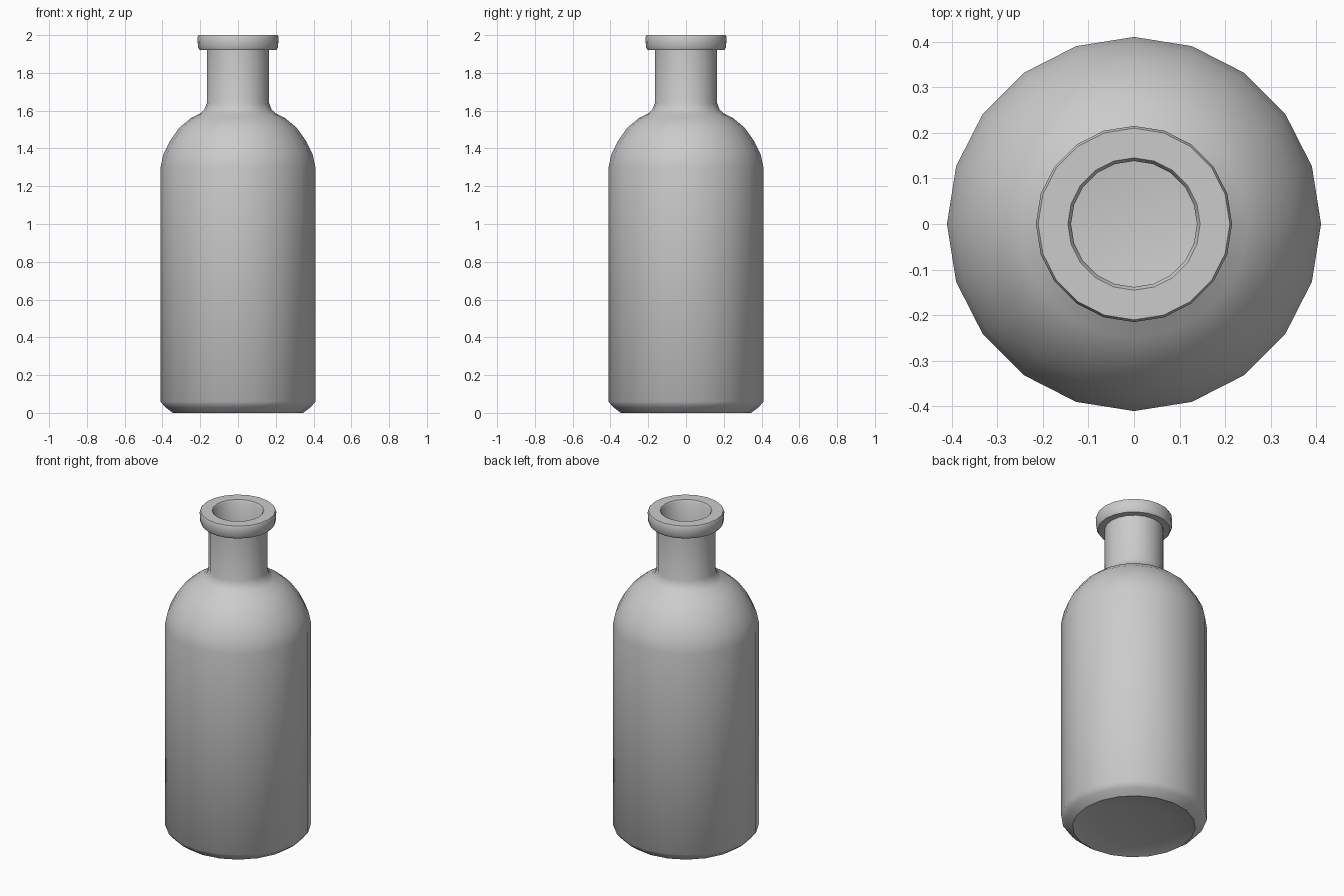
import bpy, bmesh, math

if "Cube" in bpy.data.objects:
    bpy.data.objects.remove(bpy.data.objects["Cube"])

SIDES = 20


def lathe(name, profile):
    """Spin a closed (radius, height) profile around z; radius 0 makes a pole."""
    bm = bmesh.new()
    rings = []
    for r, z in profile:
        if r == 0:
            rings.append([bm.verts.new((0, 0, z))] * SIDES)
        else:
            rings.append([bm.verts.new((r * math.cos(2 * math.pi * i / SIDES),
                                        r * math.sin(2 * math.pi * i / SIDES), z))
                          for i in range(SIDES)])
    for a, b in zip(rings, rings[1:]):
        for i in range(SIDES):
            j = (i + 1) % SIDES
            quad = list(dict.fromkeys((a[i], a[j], b[j], b[i])))
            bm.faces.new(quad)
    bmesh.ops.recalc_face_normals(bm, faces=bm.faces)
    mesh = bpy.data.meshes.new(name)
    bm.to_mesh(mesh)
    bm.free()
    obj = bpy.data.objects.new(name, mesh)
    bpy.context.collection.objects.link(obj)
    bpy.context.view_layer.objects.active = obj
    obj.select_set(True)
    bpy.ops.object.shade_smooth_by_angle(angle=math.radians(50))
    obj.select_set(False)
    return obj


# Outer wall: hollowed base, chamfer, body, shoulder, neck
base = [(0, 0.03), (0.2, 0.025), (0.31, 0.01), (0.345, 0), (0.385, 0.03), (0.41, 0.06)]
shoulder = [(0.41, 1.3), (0.395, 1.37), (0.36, 1.44), (0.31, 1.51),
            (0.25, 1.56), (0.2, 1.585), (0.178, 1.605), (0.165, 1.64)]
# Rolled lip and mouth
lip = [(0.165, 1.92), (0.203, 1.92), (0.212, 1.935), (0.215, 1.99), (0.21, 2.0),
       (0.145, 2.0), (0.138, 1.99)]
# Inner wall down to the floor
inside = [(0.138, 1.63), (0.17, 1.57), (0.23, 1.54), (0.29, 1.49), (0.335, 1.43),
          (0.37, 1.36), (0.383, 1.3), (0.383, 0.07), (0.335, 0.04), (0, 0.05)]

lathe("bottle", base + shoulder + lip + inside)
